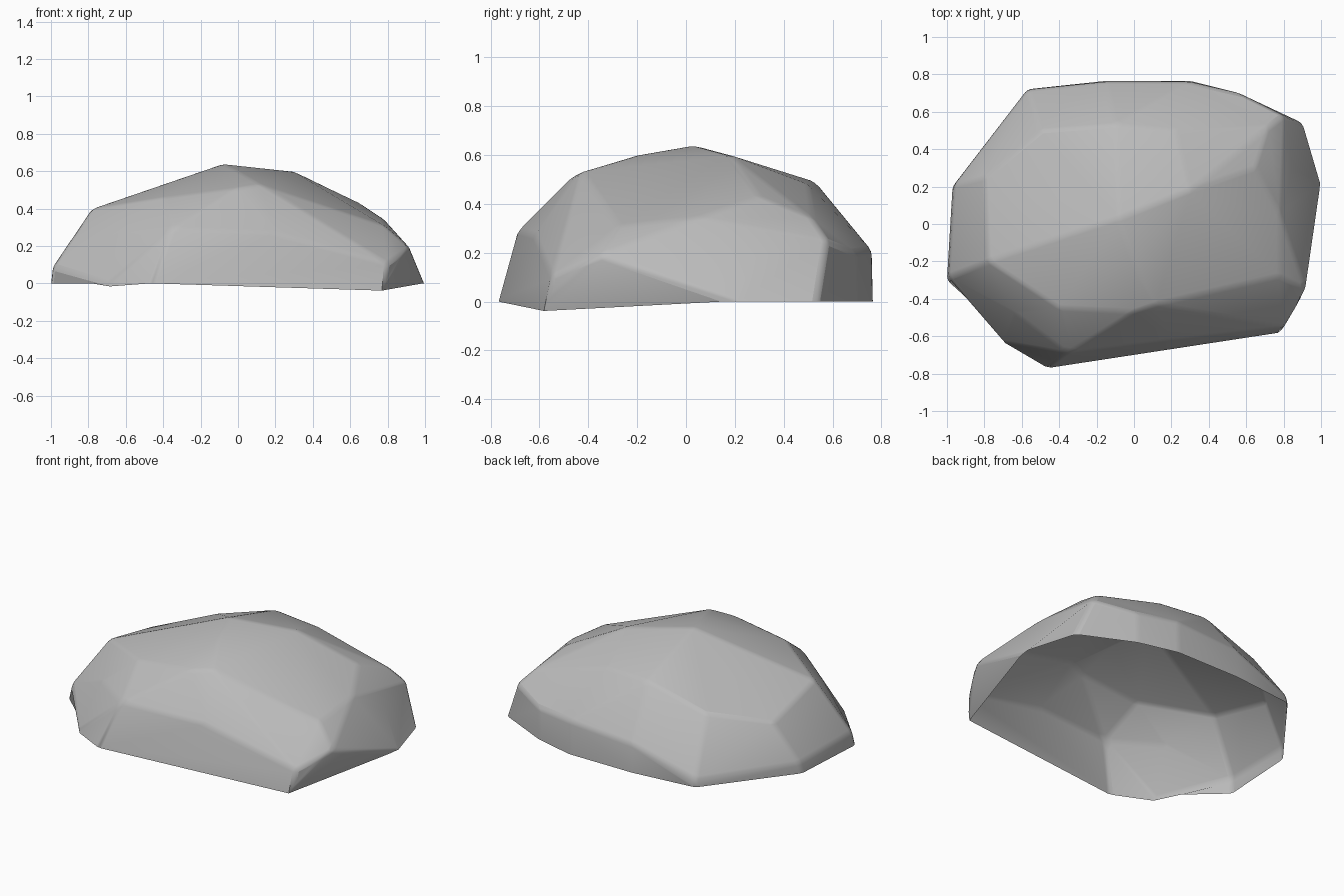
import bpy
import bmesh
import math
from mathutils import Vector

# Remove the default object
default = bpy.data.objects.get("Cube")
if default:
    bpy.data.objects.remove(default, do_unlink=True)


def make_material(name, colour):
    material = bpy.data.materials.new(name)
    material.use_nodes = True
    material.diffuse_color = colour
    material.node_tree.nodes["Principled BSDF"].inputs["Base Color"].default_value = colour
    return material


def press_dent(bm, point):
    """Split the edge whose middle is nearest the point and push it in to there."""
    target = Vector(point)
    nearest = min(bm.edges, key=lambda e: ((e.verts[0].co + e.verts[1].co) / 2 - target).length)
    split = bmesh.ops.subdivide_edges(bm, edges=[nearest], cuts=1)
    for element in split["geom_inner"]:
        if isinstance(element, bmesh.types.BMVert):
            element.co = target


def make_boulder(name, corner_groups, dents, material):
    """Wrap the corners in a skin, open it underneath and soften its edges."""
    bm = bmesh.new()
    for group in corner_groups:
        for corner in group:
            bm.verts.new(corner)
    hull = bmesh.ops.convex_hull(bm, input=bm.verts)
    unused = [v for v in hull["geom_interior"] if isinstance(v, bmesh.types.BMVert)]
    bmesh.ops.delete(bm, geom=unused, context="VERTS")
    bm.normal_update()

    # Open underside; the undercut on one flank stays closed
    underside = [face for face in bm.faces if face.normal.z < -0.9]
    bmesh.ops.delete(bm, geom=underside, context="FACES")
    for dent in dents:
        press_dent(bm, dent)
    bm.normal_update()
    bmesh.ops.dissolve_limit(bm, angle_limit=math.radians(3),
                             verts=bm.verts, edges=bm.edges)

    mesh = bpy.data.meshes.new(name)
    bm.to_mesh(mesh)
    bm.free()
    mesh.materials.append(material)
    boulder = bpy.data.objects.new(name, mesh)
    bpy.context.collection.objects.link(boulder)

    # Worn edges
    bevel = boulder.modifiers.new("worn_edges", "BEVEL")
    bevel.width = 0.02
    bevel.segments = 2
    bevel.limit_method = "ANGLE"
    bevel.angle_limit = math.radians(10)

    bpy.ops.object.select_all(action="DESELECT")
    boulder.select_set(True)
    bpy.context.view_layer.objects.active = boulder
    bpy.ops.object.shade_smooth_by_angle(angle=math.radians(35))
    return boulder


# Ground outline, walking round the stone
ground_rim = [
    (-1, -.3, 0), (-.7, -.63, 0), (-.46, -.77, 0), (.79, -.57, 0),
    (1, .2, 0), (.9, .54, 0), (.56, .7, 0), (.3, .765, 0),
    (-.15, .765, 0), (-.57, .72, 0), (-.97, .2, 0),
]

# Low corners above the outline
flank = [
    (.8, -.55, .11), (.92, -.35, .19), (.8, .58, .25),
    (.56, .7, .2), (.3, .76, .21), (-.15, .76, .18),
    (-.565, .715, .05), (-.96, .21, .07), (-.99, -.28, .09),
]

# Front brow and the chipped front corner
front_brow = [(.2, -.62, .27), (-.35, -.69, .29), (-.63, -.48, .27)]

# Broad shoulders below the crown
shoulders = [
    (.12, -.43, .53), (0, -.47, .51), (-.4, -.45, .46),
    (-.78, -.2, .4), (-.8, .25, .3), (-.5, .5, .37), (-.1, .53, .49),
    (.22, .5, .48), (.72, .52, .34), (.78, .05, .345), (.78, -.28, .31),
]

# Crown ridge
crown = [(-.08, .03, .64), (.3, .18, .6), (.65, .3, .43), (0, -.2, .6)]

# Hollows in the front corner, the brow and the flank
dents = [(-.78, -.5, 0), (-.39, -.55, .32), (.85, .29, .185)]

stone_grey = make_material("stone grey", (0.5, 0.5, 0.5, 1))
make_boulder("boulder", [ground_rim, flank, front_brow, shoulders, crown],
             dents, stone_grey)
